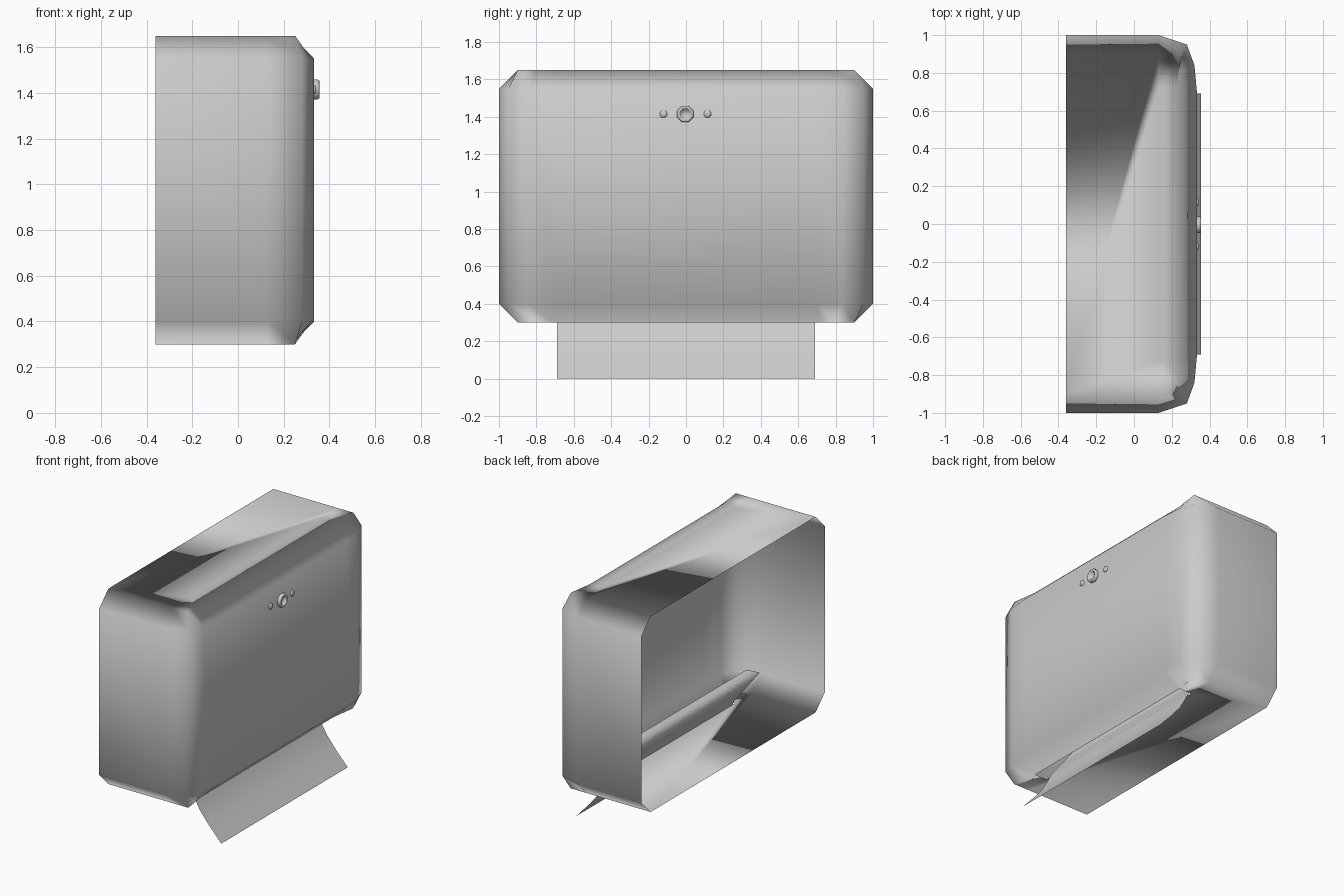
import bpy, math

if "Cube" in bpy.data.objects:
    bpy.data.objects.remove(bpy.data.objects["Cube"])


def make(name, verts, faces):
    me = bpy.data.meshes.new(name)
    me.from_pydata(verts, [], faces)
    me.validate()
    for p in me.polygons:
        p.use_smooth = True
    ob = bpy.data.objects.new(name, me)
    bpy.context.collection.objects.link(ob)
    return ob


def mirrored(half):
    return half + [(x, -y) for x, y in reversed(half)]


# Dispenser shell: open-backed plan outline, chamfered at top and bottom
wall = mirrored([(-.36, 1), (.13, 1), (.28, .95), (.32, .84), (.333, .70)])
rim = mirrored([(-.36, .9), (.13, .9), (.25, .9), (.237, .8), (.225, .72)])
rings = [(rim, .3), (wall, .4), (wall, 1.55), (rim, 1.65)]
n = len(wall)
verts = [(x, y, z) for ring, z in rings for x, y in ring]
faces = []
for r in range(3):
    for i in range(n - 1):
        a = r * n + i
        faces.append((a, a + n, a + n + 1, a + 1))

# Floor and lid panels; the floor keeps a paper slot open behind its front edge
for base, z, closed in ((0, .3, False), (3 * n, 1.65, True)):
    s = len(verts)
    verts += [(.13, .72, z), (.13, -.72, z)]
    p = [base + i for i in range(n)]
    panels = [[p[0], p[1], s, s + 1, p[8], p[9]],
              [p[1], p[2], p[3], p[4], s],
              [p[8], s + 1, p[5], p[6], p[7]]]
    if closed:
        panels.append([s, p[4], p[5], s + 1])
    faces += [f if closed else f[::-1] for f in panels]
# narrow front lip of the chamfer is already part of the ring strips
make("dispenser_shell", verts, faces)

# Paper sheet: folded inside, curling out through the slot
sheet = [(.02, .574), (-.08, .58), (.03, .44), (.115, .33), (.145, .27),
         (.19, .19), (.25, .115), (.355, 0)]
pv = [(x, y, z) for x, z in sheet for y in (-.69, .69)]
pf = [(2 * i, 2 * i + 1, 2 * i + 3, 2 * i + 2) for i in range(len(sheet) - 1)]
make("paper_sheet", pv, pf)


# Small octagonal fittings turned about the x axis
def turned(name, profile, y, z, sides=8):
    v, f = [], []
    for r, x in profile:
        for k in range(sides):
            a = math.tau * (k + .5) / sides
            v.append((x, y + r * math.cos(a), z + r * math.sin(a)))
    for j in range(len(profile) - 1):
        for k in range(sides):
            m = (k + 1) % sides
            f.append((j * sides + k, j * sides + m,
                      (j + 1) * sides + m, (j + 1) * sides + k))
    last = (len(profile) - 1) * sides
    f.append(tuple(range(last, last + sides)))
    return make(name, v, f)


turned("lock_ring", [(.045, .325), (.047, .336), (.047, .35), (.041, .356),
                     (.034, .356), (.029, .35), (.027, .34)], -.004, 1.415)
for side, y in (("left", -.12), ("right", .115)):
    turned("indicator_stud_" + side,
           [(.021, .325), (.021, .337), (.014, .342)], y, 1.415)
